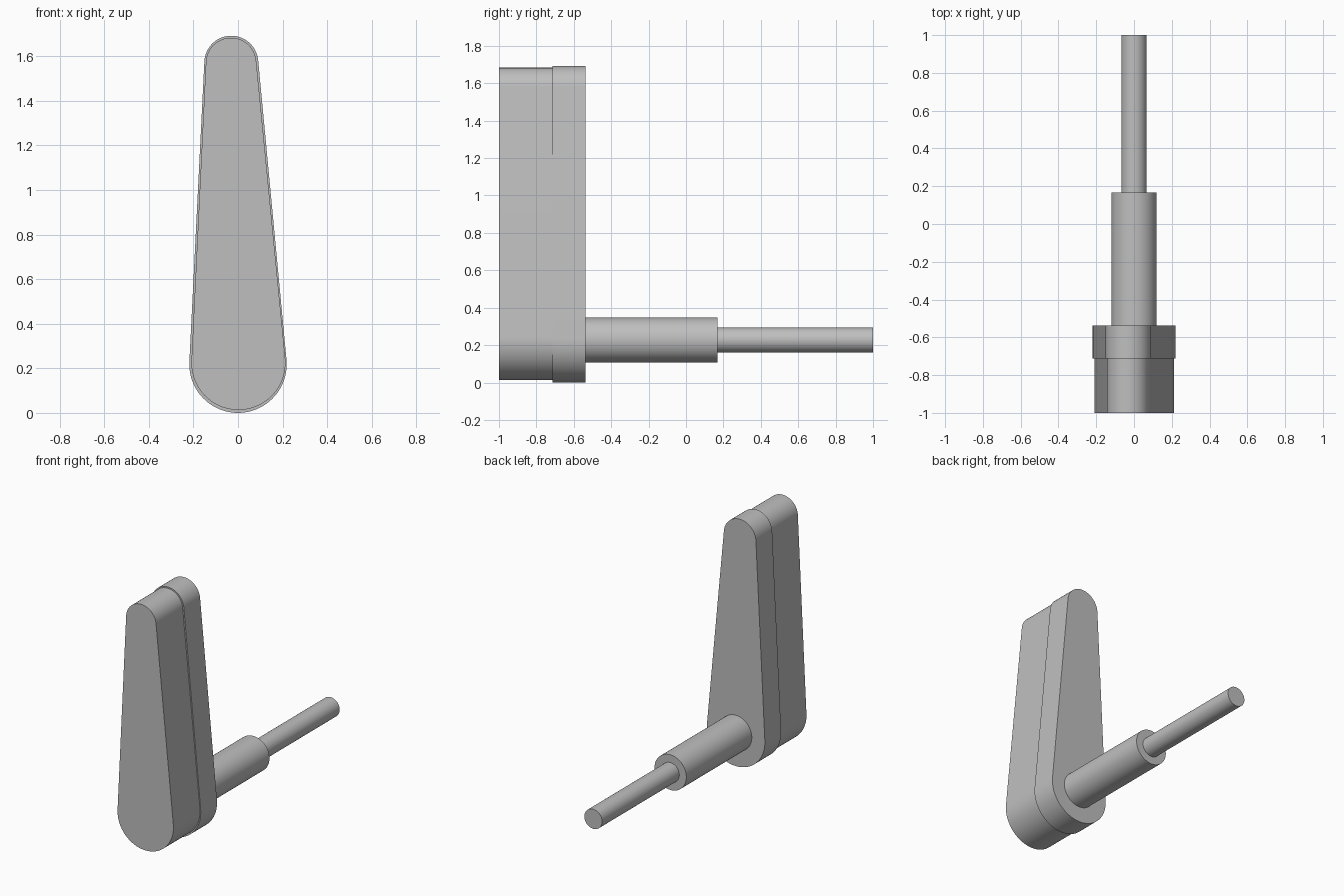
import bpy
import bmesh
from math import asin, atan2, cos, hypot, pi, sin

cube = bpy.data.objects.get("Cube")
if cube:
    bpy.data.objects.remove(cube, do_unlink=True)

GREY = (0.52, 0.52, 0.52, 1.0)
grey = bpy.data.materials.new("plain_grey")
grey.use_nodes = True
grey.diffuse_color = GREY
grey.node_tree.nodes["Principled BSDF"].inputs["Base Color"].default_value = GREY


def arc(centre, radius, start, end, steps):
    """Points along an arc in the x-z plane."""
    angles = [start + (end - start) * i / steps for i in range(steps + 1)]
    return [(centre[0] + radius * cos(a), centre[1] + radius * sin(a)) for a in angles]


def teardrop(low, low_radius, high, high_radius, steps=40):
    """Outline of two circles joined by their outer tangents."""
    dx, dz = high[0] - low[0], high[1] - low[1]
    axis = atan2(dz, dx)
    spread = pi / 2 - asin((low_radius - high_radius) / hypot(dx, dz))
    top = arc(high, high_radius, axis - spread, axis + spread, steps)
    bottom = arc(low, low_radius, axis + spread, axis - spread + 2 * pi, steps)
    return top + bottom


def circle(centre, radius, steps=64):
    return arc(centre, radius, 0, 2 * pi, steps)[:-1]


def extrude(name, outline, front, back):
    """Solid made by sweeping an x-z outline from front to back along y."""
    bm = bmesh.new()
    face = bm.faces.new([bm.verts.new((x, front, z)) for x, z in outline])
    swept = bmesh.ops.extrude_face_region(bm, geom=[face], use_keep_orig=True)
    moved = [v for v in swept["geom"] if isinstance(v, bmesh.types.BMVert)]
    bmesh.ops.translate(bm, verts=moved, vec=(0, back - front, 0))
    bmesh.ops.recalc_face_normals(bm, faces=bm.faces)
    mesh = bpy.data.meshes.new(name)
    bm.to_mesh(mesh)
    bm.free()
    mesh.materials.append(grey)
    obj = bpy.data.objects.new(name, mesh)
    bpy.context.collection.objects.link(obj)
    bpy.ops.object.select_all(action="DESELECT")
    obj.select_set(True)
    bpy.context.view_layer.objects.active = obj
    bpy.ops.object.shade_smooth_by_angle(angle=pi / 6)
    return obj


# Tapered arm: slightly smaller front plate on a larger back plate
PLATE_SEAM, PLATE_BACK, STEP = -0.713, -0.538, 0.168
extrude("front_plate", teardrop((0.002, 0.224), 0.211, (-0.031, 1.57), 0.113),
        -1.0, PLATE_SEAM)
extrude("back_plate", teardrop((0, 0.2185), 0.2185, (-0.03, 1.571), 0.121),
        PLATE_SEAM, PLATE_BACK)

# Stepped shaft behind the wide end of the arm
AXIS = (0, 0.227)
extrude("thick_shaft", circle(AXIS, 0.12), PLATE_BACK, STEP)
extrude("thin_shaft", circle(AXIS, 0.067), STEP, 1.0)
